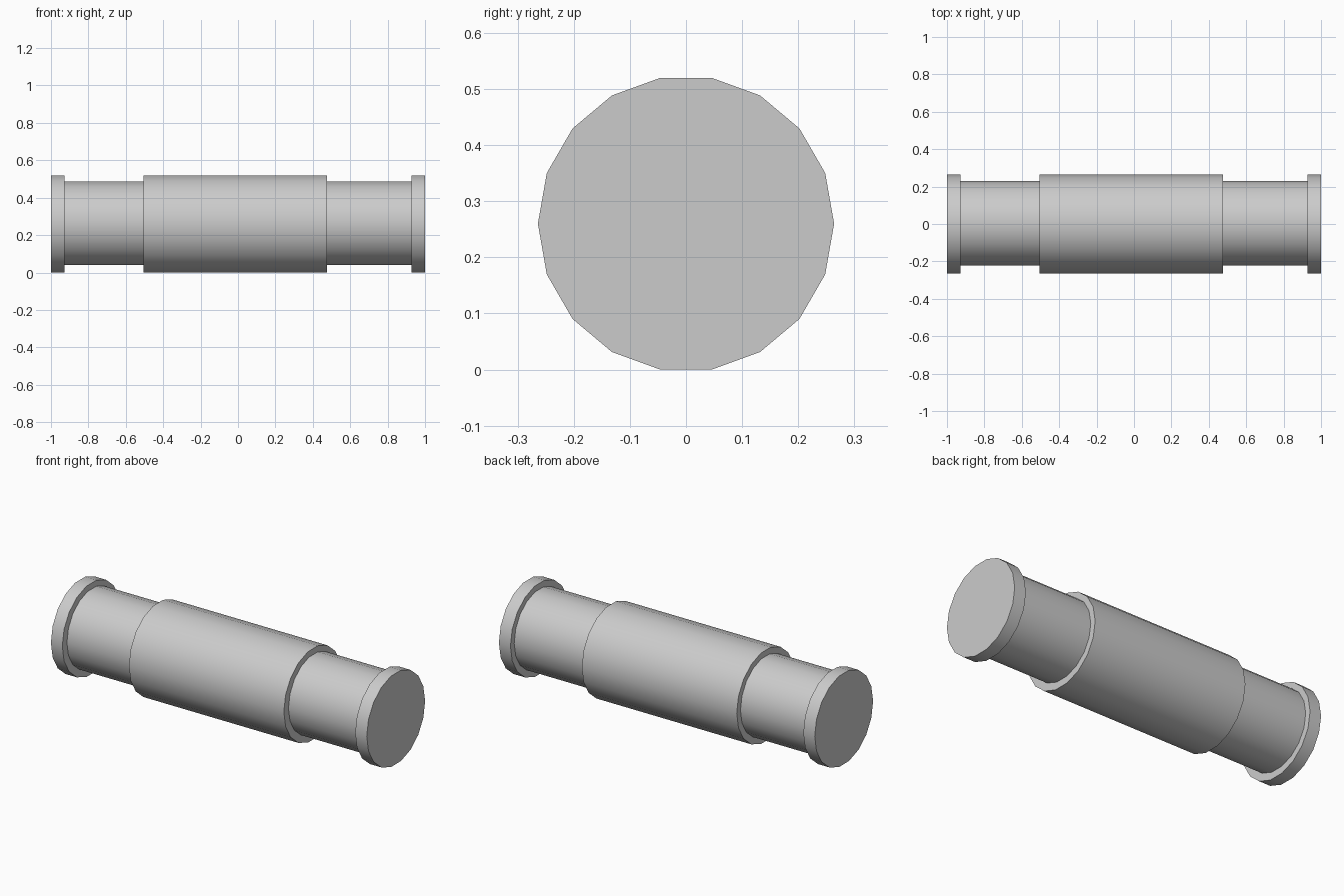
import bpy
from math import radians, pi

if "Cube" in bpy.data.objects:
    bpy.data.objects.remove(bpy.data.objects["Cube"])

SIDES = 18


def drum(name, x0, x1, radius, y=0.0, z=0.26):
    """Closed 18-sided cylinder lying along x, with flats at top and bottom."""
    bpy.ops.mesh.primitive_cylinder_add(vertices=SIDES, radius=radius, depth=x1 - x0)
    ob = bpy.context.object
    ob.name = ob.data.name = name
    me = ob.data
    for v in me.vertices:
        # turn the z axis onto x; primitive's first vertex lies on the y axis
        a, b, c = v.co
        v.co = (c + (x0 + x1) / 2, b + y, -a + z)
    me.update()
    bpy.ops.object.shade_smooth_by_angle(angle=radians(30))
    return ob


# Slim core shaft, fractionally off centre
drum("core_shaft", -0.96, 0.96, 0.226, y=0.004, z=0.263)

# Wide middle sleeve
drum("middle_sleeve", -0.506, 0.475, 0.264)

# End flanges
drum("left_flange", -1.0, -0.928, 0.264)
drum("right_flange", 0.927, 1.0, 0.264)
